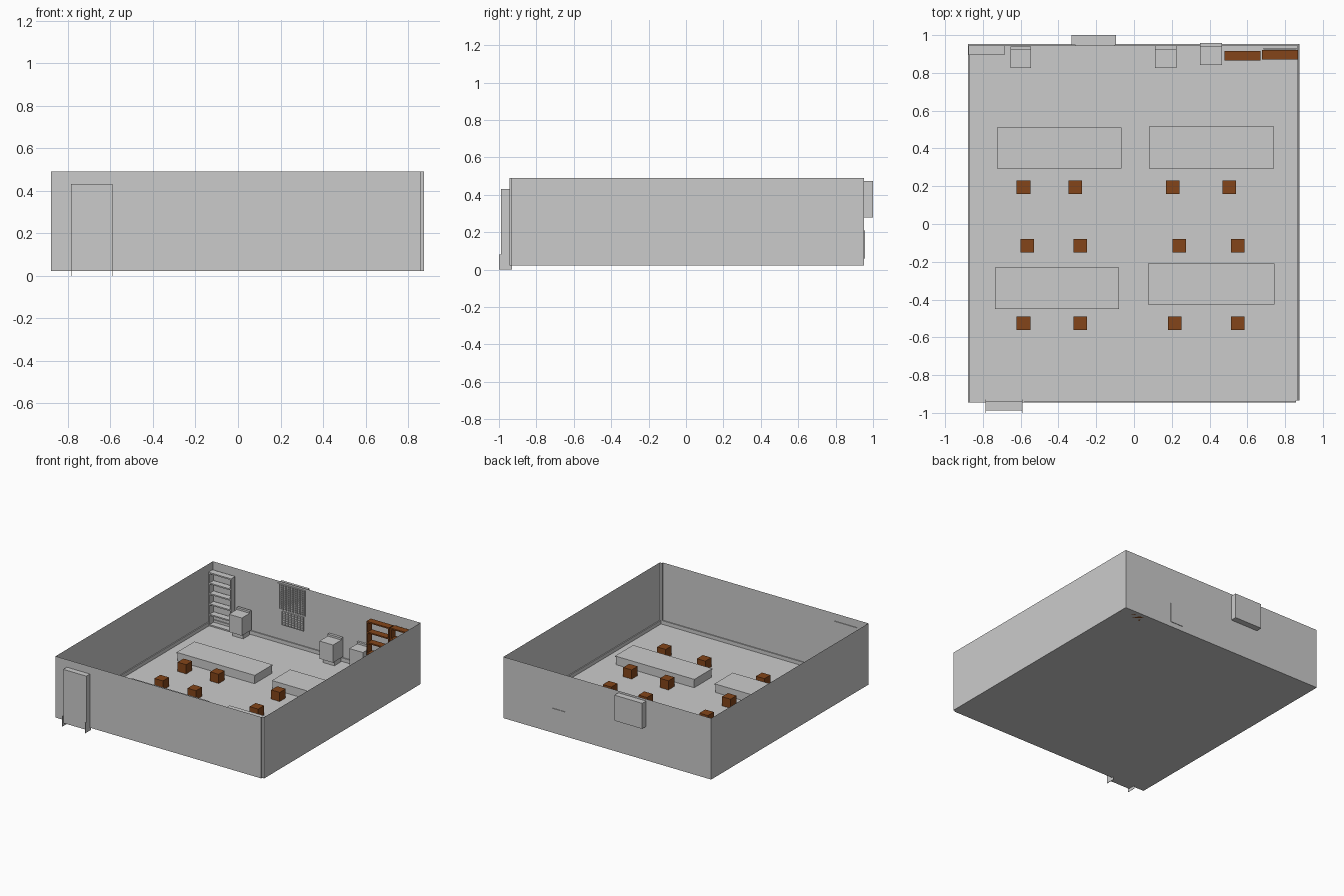
import bpy, bmesh

if "Cube" in bpy.data.objects:
    bpy.data.objects.remove(bpy.data.objects["Cube"])

FLOOR = 0.022
brown = bpy.data.materials.new("brown_wood")
brown.diffuse_color = (0.23, 0.06, 0.01, 1)
brown.use_nodes = True
brown.node_tree.nodes["Principled BSDF"].inputs["Base Color"].default_value = brown.diffuse_color


def boxes(name, parts, mat=None):
    """One object from boxes given as (x0, x1, y0, y1, z0, z1)."""
    bm = bmesh.new()
    for x0, x1, y0, y1, z0, z1 in parts:
        for v in bmesh.ops.create_cube(bm, size=1)["verts"]:
            v.co.x = x1 if v.co.x > 0 else x0
            v.co.y = y1 if v.co.y > 0 else y0
            v.co.z = z1 if v.co.z > 0 else z0
    return finish(name, bm, mat)


def finish(name, bm, mat=None):
    me = bpy.data.meshes.new(name)
    bm.to_mesh(me)
    bm.free()
    ob = bpy.data.objects.new(name, me)
    bpy.context.collection.objects.link(ob)
    if mat:
        me.materials.append(mat)
    return ob


# Room shell: thin walls on a floor, with a notched front right corner
outline = [(-0.88, -0.945), (0.858, -0.945), (0.858, -0.935),
           (0.875, -0.935), (0.875, 0.953), (-0.88, 0.953)]
bm = bmesh.new()
low = [bm.verts.new((x, y, FLOOR)) for x, y in outline]
high = [bm.verts.new((x, y, 0.49)) for x, y in outline]
bm.faces.new(low[::-1])
for i in range(len(outline)):
    j = (i + 1) % len(outline)
    bm.faces.new((low[i], low[j], high[j], high[i]))
finish("room_shell", bm)

# Skirting along the walls
s, zt = 0.008, 0.05
boxes("skirting", [
    (-0.879, -0.879 + s, -0.944, 0.952, FLOOR, zt),
    (0.874 - s, 0.874, -0.934, 0.952, FLOOR, zt),
    (-0.871, 0.866, 0.952 - s, 0.952, FLOOR, zt),
    (-0.58, 0.857, -0.944, -0.944 + s, FLOOR, zt)])

# Door, with a thin guide plate at each lower corner
boxes("door", [(-0.785, -0.59, -0.988, -0.94, FLOOR, 0.432)])
boxes("door_guides", [(x, x + 0.002, -1.0, -0.93, 0.0, 0.08)
                      for x in (-0.785, -0.592)])

# Desks: block body under a thin top
desks = [(-0.725, -0.065, 0.295, 0.51), (0.08, 0.74, 0.295, 0.515),
         (-0.735, -0.08, -0.45, -0.23), (0.075, 0.745, -0.425, -0.208)]
for i, (x0, x1, y0, y1) in enumerate(desks):
    boxes(f"desk_{i + 1}", [
        (x0 + 0.004, x1 - 0.004, y0 + 0.003, y1 - 0.003, FLOOR, 0.08),
        (x0, x1, y0, y1, 0.08, 0.088)])

# Stools in three rows
rows = {0.195: (-0.585, -0.31, 0.205, 0.505),
        -0.115: (-0.565, -0.285, 0.24, 0.55),
        -0.525: (-0.585, -0.285, 0.215, 0.55)}
h = 0.036
for y, xs in rows.items():
    for x in xs:
        boxes("stool", [(x - h, x + h, y - h, y + h, FLOOR, 0.092)], brown)


# Open bookcases: two sides and evenly spaced shelves
def bookcase(name, x0, x1, y0, y1, mat=None):
    t, top = 0.01, 0.43
    parts = [(x0, x0 + t, y0, y1, FLOOR, top), (x1 - t, x1, y0, y1, FLOOR, top)]
    for k in range(6):
        z = FLOOR + k * (top - FLOOR - t) / 5
        parts.append((x0 + t, x1 - t, y0, y1, z, z + t))
    boxes(name, parts, mat)


bookcase("grey_bookcase", -0.877, -0.685, 0.895, 0.944)
bookcase("brown_bookcase_1", 0.48, 0.67, 0.865, 0.917, brown)
bookcase("brown_bookcase_2", 0.677, 0.868, 0.87, 0.922, brown)
boxes("bookcase_back_panel", [(0.685, 0.86, 0.924, 0.932, FLOOR, 0.3)])

# Wall cabinets: body, raised back edge and recessed base
for i, (x0, x1, y0, y1) in enumerate([(-0.655, -0.545, 0.825, 0.94),
                                      (0.11, 0.225, 0.825, 0.945),
                                      (0.35, 0.465, 0.843, 0.957)]):
    boxes(f"cabinet_{i + 1}", [
        (x0, x1, y0, y1, 0.06, 0.195),
        (x0, x1, y1 - 0.02, y1, 0.195, 0.21),
        (x0 + 0.01, x1 - 0.01, y0 + 0.03, y1 - 0.01, FLOOR, 0.06)])

# Window unit through the back wall
boxes("window_unit", [(-0.33, -0.095, 0.947, 1.0, 0.28, 0.475)])


# Lattice panels on the inside of the back wall
def lattice(name, x0, x1, z0, z1, nx, nz):
    b = 0.003
    parts = [(x0, x1, 0.948, 0.951, z0, z1)]
    for k in range(nx + 1):
        x = x0 + k * (x1 - x0 - b) / nx
        parts.append((x, x + b, 0.942, 0.948, z0, z1))
    for k in range(nz + 1):
        z = z0 + k * (z1 - z0 - b) / nz
        parts.append((x0, x1, 0.943, 0.948, z, z + b))
    boxes(name, parts)


lattice("upper_grille", -0.31, -0.1, 0.285, 0.475, 14, 12)
lattice("lower_grille", -0.29, -0.11, 0.165, 0.27, 7, 6)
